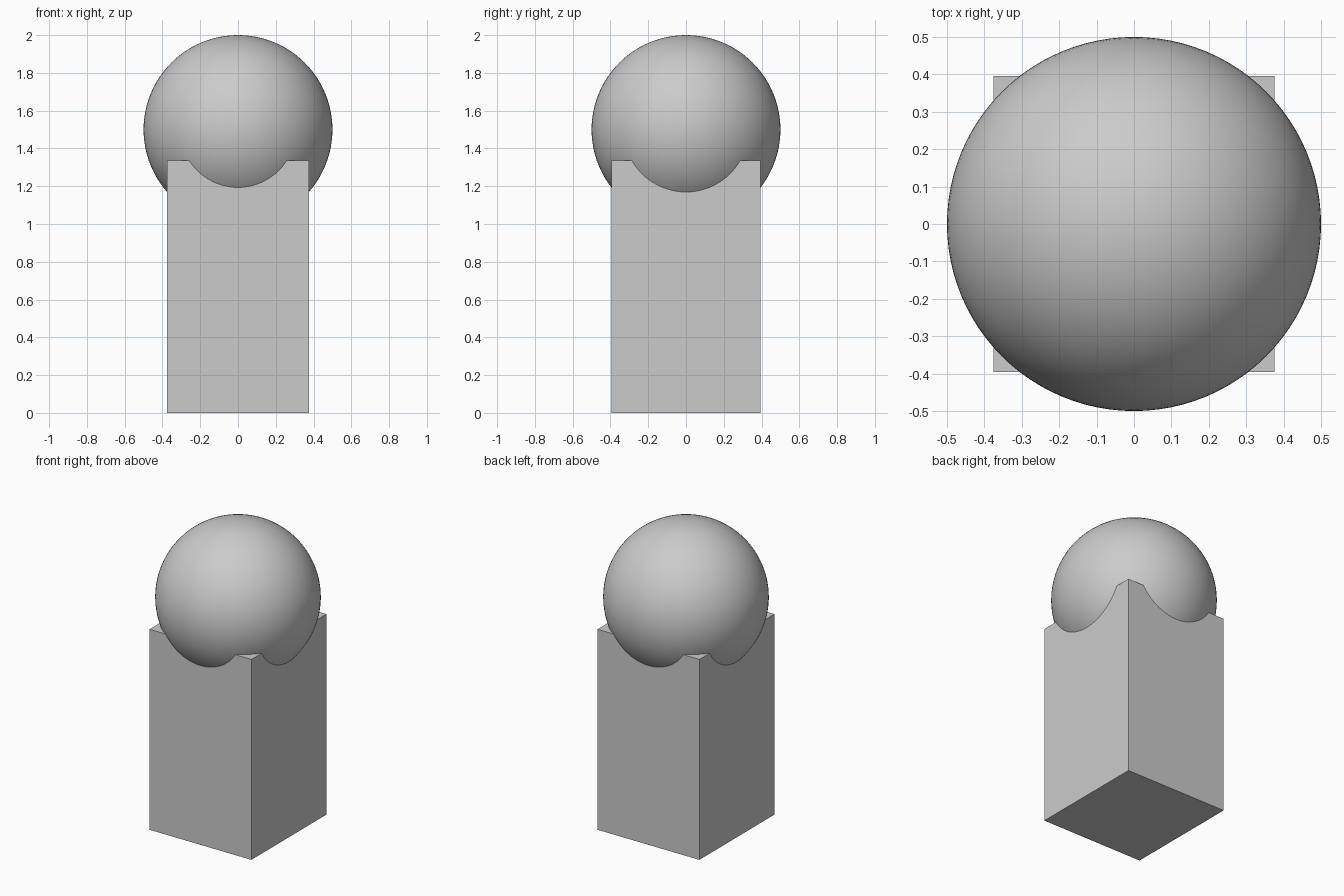
import bpy

if "Cube" in bpy.data.objects:
    bpy.data.objects.remove(bpy.data.objects["Cube"])

# Rectangular pillar standing on the ground
W, D, H = 0.75, 0.79, 1.335
bpy.ops.mesh.primitive_cube_add(size=1, location=(0, 0, H / 2))
pillar = bpy.context.object
pillar.name = "pillar"
pillar.scale = (W, D, H)
bpy.ops.object.transform_apply(location=False, rotation=False, scale=True)

# Smooth ball sunk into the top of the pillar
bpy.ops.mesh.primitive_uv_sphere_add(segments=96, ring_count=48, radius=0.5, location=(0, 0, 1.5))
ball = bpy.context.object
ball.name = "ball"
bpy.ops.object.shade_smooth()
